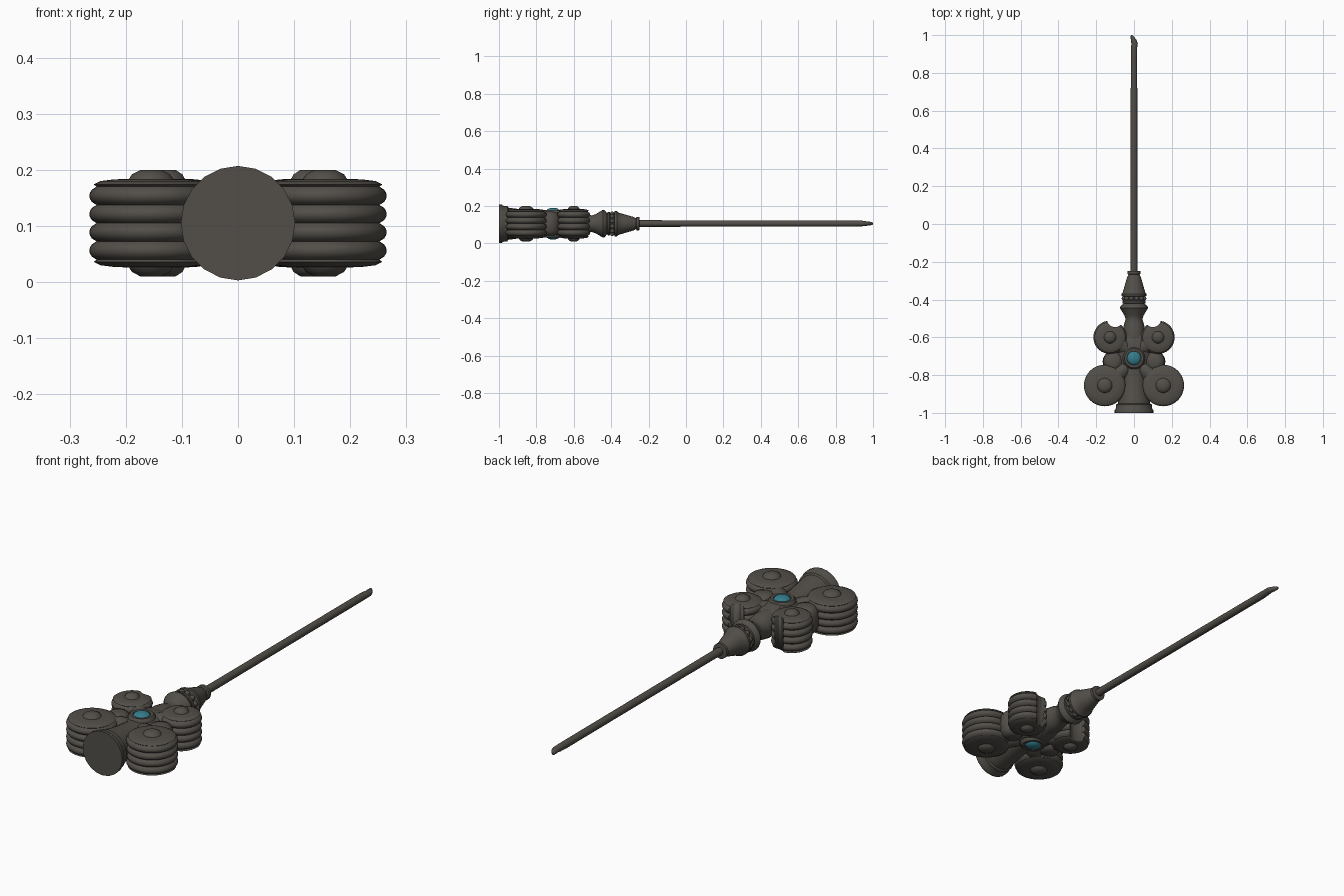
import bpy, bmesh, math
from mathutils import Vector, Matrix

if "Cube" in bpy.data.objects:
    bpy.data.objects.remove(bpy.data.objects["Cube"])

AXIS_Z = 0.105


def material(name, colour):
    mat = bpy.data.materials.new(name)
    mat.use_nodes = True
    mat.diffuse_color = (*colour, 1)
    mat.node_tree.nodes["Principled BSDF"].inputs["Base Color"].default_value = (*colour, 1)
    return mat


METAL = material("dark bronze", (0.085, 0.077, 0.066))
GEM = material("teal gem", (0.035, 0.2, 0.26))


def finish(name, bm, mat=METAL, angle=40):
    bmesh.ops.recalc_face_normals(bm, faces=bm.faces)
    mesh = bpy.data.meshes.new(name)
    bm.to_mesh(mesh)
    bm.free()
    mesh.materials.append(mat)
    mesh.shade_smooth()
    mesh.set_sharp_from_angle(angle=math.radians(angle))
    obj = bpy.data.objects.new(name, mesh)
    bpy.context.collection.objects.link(obj)
    return obj


def lathe(name, profile, centre, along_y=False, sides=32, mat=METAL):
    """Closed turned solid from (radius, height) pairs, standing or lying along y."""
    bm = bmesh.new()
    rings = []
    for r, h in profile:
        ring = []
        for i in range(sides):
            a = math.tau * i / sides
            u, v = r * math.cos(a), r * math.sin(a)
            p = Vector((u, h, v)) if along_y else Vector((u, v, h))
            ring.append(bm.verts.new(p + Vector(centre)))
        rings.append(ring)
    for low, high in zip(rings, rings[1:]):
        for i in range(sides):
            j = (i + 1) % sides
            bm.faces.new((low[i], low[j], high[j], high[i]))
    bm.faces.new(rings[0])
    bm.faces.new(rings[-1])
    return finish(name, bm, mat)


def ellipsoid(name, centre, size, mat=METAL, turn=0):
    bm = bmesh.new()
    bmesh.ops.create_uvsphere(bm, u_segments=28, v_segments=16, radius=1)
    bm.transform(Matrix.Translation(centre) @ Matrix.Rotation(turn, 4, "Z")
                 @ Matrix.Diagonal((*size, 1)))
    return finish(name, bm, mat)


def scroll_profile(radius, boss, half=0.075):
    """Ribbed drum with a domed cap and stepped boss on both faces."""
    cap = [(boss * 0.55, half + 0.02), (boss, half + 0.012), (boss * 1.15, half + 0.004),
           (radius * 0.6, half + 0.003), (radius * 0.82, half), (radius * 0.93, half - 0.006)]
    ribs = []
    steps = 24
    for i in range(steps + 1):
        t = i / steps
        wave = abs(math.sin(math.pi * 4 * t)) ** 0.6
        ribs.append((radius - 0.013 * (1 - wave), (half - 0.01) * (1 - 2 * t)))
    return cap + ribs + [(r, -h) for r, h in reversed(cap)]


# Paired scrolls and lobes of the guard
for side, label in ((1, "left"), (-1, "right")):
    lathe(f"large_scroll_{label}", scroll_profile(0.11, 0.034),
          (side * 0.155, -0.855, AXIS_Z), sides=40)
    small = lathe(f"small_scroll_{label}", scroll_profile(0.088, 0.028),
                  (side * 0.127, -0.6, AXIS_Z), sides=36)
    # Bite that opens the small scroll toward the neck
    bite = lathe(f"scroll_bite_{label}", [(0.043, -0.2), (0.043, 0.2)],
                 (side * 0.1, -0.503, AXIS_Z), sides=24)
    bite.hide_render = True
    bite.hide_viewport = True
    bite.display_type = "WIRE"
    cut = small.modifiers.new("bite", "BOOLEAN")
    cut.operation = "DIFFERENCE"
    cut.solver = "EXACT"
    cut.object = bite
    lathe(f"middle_lobe_{label}", [(0.02, 0.064), (0.04, 0.058), (0.052, 0.04), (0.056, 0),
                                   (0.052, -0.04), (0.04, -0.058), (0.02, -0.064)],
          (side * 0.11, -0.728, AXIS_Z), sides=24)
    # Arms sweeping from the centre into the scrolls
    ellipsoid(f"small_scroll_arm_{label}", (side * 0.07, -0.635, AXIS_Z),
              (0.1, 0.055, 0.07), turn=side * 0.7)
    ellipsoid(f"large_scroll_arm_{label}", (side * 0.08, -0.79, AXIS_Z),
              (0.1, 0.055, 0.07), turn=-side * 0.7)

# Central body of the guard
ellipsoid("guard_body", (0, -0.69, AXIS_Z), (0.105, 0.16, 0.07))

# Gems in raised bezels on both faces
for face, label in ((1, "top"), (-1, "bottom")):
    ring = [(0.06, 0.045), (0.058, 0.066), (0.05, 0.074), (0.038, 0.073), (0.036, 0.06)]
    lathe(f"gem_bezel_{label}", [(r, face * h) for r, h in ring], (0, -0.71, AXIS_Z))
    ellipsoid(f"gem_{label}", (0, -0.71, AXIS_Z + face * 0.066), (0.037, 0.037, 0.019), GEM)

# Flared end piece with its broad disc
lathe("end_flare", [(0.102, -1), (0.102, -0.985), (0.095, -0.975), (0.094, -0.955),
                    (0.086, -0.95), (0.079, -0.9), (0.071, -0.85), (0.066, -0.8),
                    (0.06, -0.72)], (0, 0, AXIS_Z), True, 20)

# Turned neck, collar and cone
lathe("neck", [(0.06, -0.62), (0.06, -0.57), (0.053, -0.53), (0.044, -0.505),
               (0.05, -0.485), (0.074, -0.445), (0.072, -0.435), (0.056, -0.422),
               (0.062, -0.418), (0.062, -0.408), (0.054, -0.403), (0.054, -0.385),
               (0.067, -0.381), (0.067, -0.37), (0.06, -0.363), (0.052, -0.335),
               (0.036, -0.28), (0.029, -0.268), (0.035, -0.264), (0.035, -0.25),
               (0.02, -0.248)], (0, 0, AXIS_Z), True, 24)

# Beads around the collar
BEADS = 12
for i in range(BEADS):
    a = math.tau * (i + 0.5) / BEADS
    ellipsoid(f"collar_bead_{i + 1}", (0.055 * math.cos(a), -0.394, AXIS_Z + 0.055 * math.sin(a)),
              (0.012, 0.012, 0.012))

# Slender shaft ending in a flattened, slightly hooked tip
bm = bmesh.new()
previous = None
stations = [(-0.26, 0, 0.018, 0.018), (0.03, 0, 0.018, 0.017), (0.9, 0, 0.017, 0.017),
            (0.935, 0.001, 0.016, 0.016), (0.955, 0.003, 0.017, 0.013),
            (0.975, -0.002, 0.015, 0.011), (0.992, -0.009, 0.009, 0.008),
            (1.0, -0.012, 0.004, 0.005)]
for y, x, wide, tall in stations:
    ring = [bm.verts.new((x + wide * math.cos(math.tau * i / 12), y,
                          AXIS_Z + 0.001 + tall * math.sin(math.tau * i / 12))) for i in range(12)]
    if previous:
        for i in range(12):
            j = (i + 1) % 12
            bm.faces.new((previous[i], previous[j], ring[j], ring[i]))
    else:
        bm.faces.new(ring)
    previous = ring
bm.faces.new(previous)
finish("shaft", bm)
